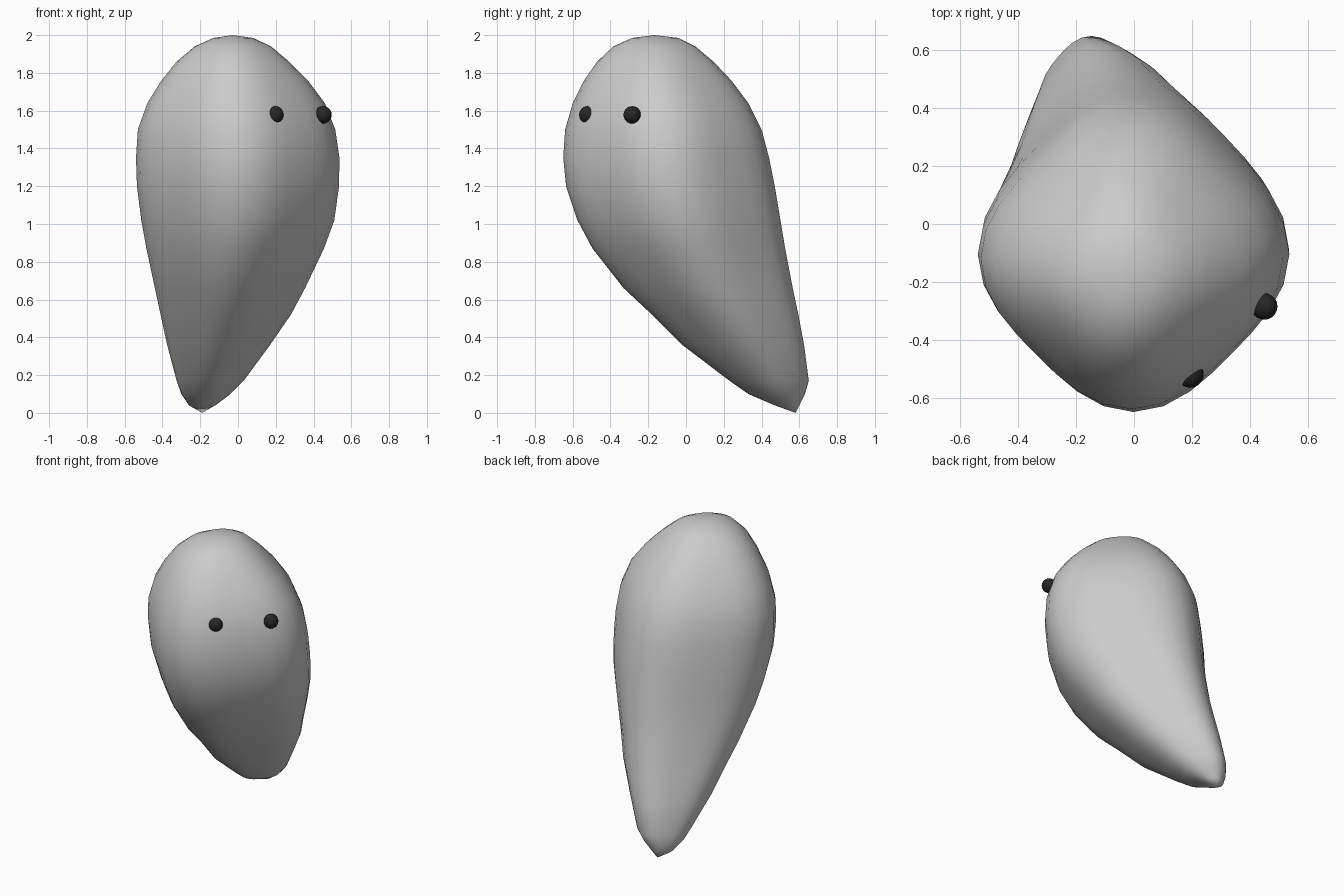
import bpy, bmesh, math

if "Cube" in bpy.data.objects:
    bpy.data.objects.remove(bpy.data.objects["Cube"])

# Body cross-sections: z, xmin, xmax, ymin, ymax, squareness
SECTIONS = [
    (0.04, -0.26, -0.12, 0.47, 0.60, 2.2),
    (0.10, -0.30, -0.04, 0.33, 0.63, 2.4),
    (0.17, -0.325, 0.03, 0.23, 0.65, 2.6),
    (0.36, -0.375, 0.17, -0.02, 0.625, 2.8),
    (0.52, -0.41, 0.28, -0.18, 0.595, 3.0),
    (0.66, -0.44, 0.355, -0.33, 0.565, 3.1),
    (0.87, -0.485, 0.455, -0.495, 0.525, 3.1),
    (1.02, -0.512, 0.51, -0.575, 0.50, 3.1),
    (1.20, -0.535, 0.535, -0.635, 0.47, 3.0),
    (1.35, -0.54, 0.537, -0.65, 0.44, 3.0),
    (1.50, -0.53, 0.515, -0.64, 0.40, 2.9),
    (1.64, -0.48, 0.46, -0.60, 0.33, 2.8),
    (1.76, -0.405, 0.37, -0.54, 0.24, 2.7),
    (1.86, -0.325, 0.27, -0.47, 0.145, 2.5),
    (1.94, -0.23, 0.175, -0.385, 0.05, 2.3),
    (1.985, -0.13, 0.08, -0.285, -0.04, 2.1),
]
SEGS = 32


def ring(z, x0, x1, y0, y1, n):
    """Rounded square turned 45 degrees and fitted to the given extents."""
    fit = math.sqrt(2) * 0.5 ** (1 / n)
    pts = []
    for i in range(SEGS):
        a = 2 * math.pi * i / SEGS
        c, s = math.cos(a), math.sin(a)
        r = (abs(c) ** n + abs(s) ** n) ** (-1 / n)
        u, v = r * c / fit, r * s / fit
        px, py = (u - v) * math.sqrt(0.5), (u + v) * math.sqrt(0.5)
        pts.append(((x0 + x1) / 2 + px * (x1 - x0) / 2,
                    (y0 + y1) / 2 + py * (y1 - y0) / 2, z))
    return pts


def finish(name, bm):
    bmesh.ops.recalc_face_normals(bm, faces=bm.faces)
    for f in bm.faces:
        f.smooth = True
    me = bpy.data.meshes.new(name)
    bm.to_mesh(me)
    bm.free()
    ob = bpy.data.objects.new(name, me)
    bpy.context.collection.objects.link(ob)
    return ob


# Body: lofted teardrop with its tail swept backwards
bm = bmesh.new()
rings = [[bm.verts.new(p) for p in ring(*s)] for s in SECTIONS]
for lo, hi in zip(rings, rings[1:]):
    for i in range(SEGS):
        j = (i + 1) % SEGS
        bm.faces.new((lo[i], lo[j], hi[j], hi[i]))
for tip, loop in (((-0.19, 0.58, 0), rings[0]), ((-0.03, -0.165, 2.0), rings[-1])):
    v = bm.verts.new(tip)
    for i in range(SEGS):
        bm.faces.new((v, loop[i], loop[(i + 1) % SEGS]))
finish("body", bm)

# Eyes: small dark spheres on the front face
dark = bpy.data.materials.new("dark")
dark.diffuse_color = (0.02, 0.02, 0.02, 1)
dark.use_nodes = True
dark.node_tree.nodes["Principled BSDF"].inputs["Base Color"].default_value = dark.diffuse_color
for side, x, y in (("left", 0.195, -0.52), ("right", 0.45, -0.285)):
    bm = bmesh.new()
    bmesh.ops.create_uvsphere(bm, u_segments=20, v_segments=12, radius=0.046)
    eye = finish("eye_" + side, bm)
    eye.location = (x, y, 1.578)
    eye.data.materials.append(dark)
